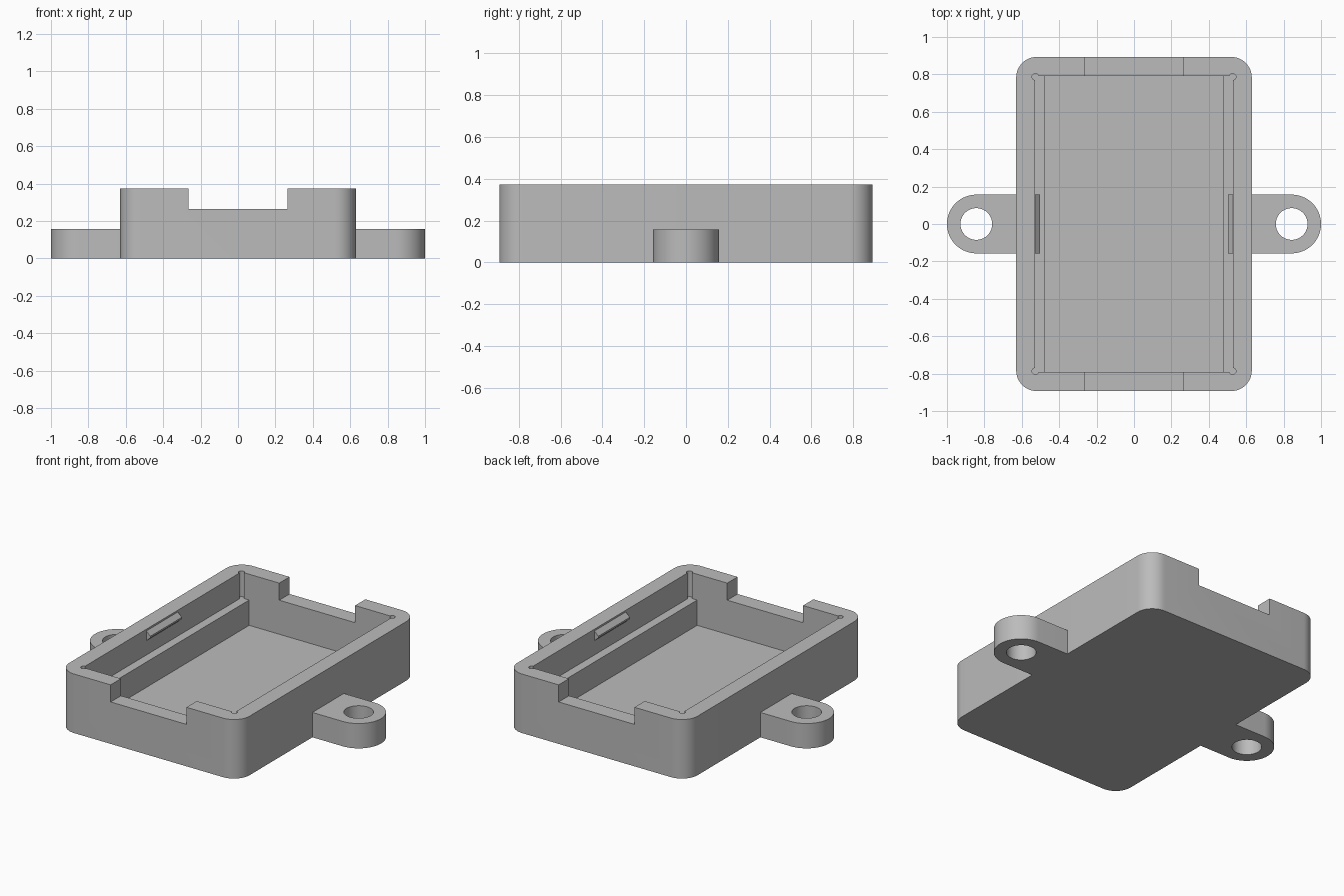
import bpy, math
from mathutils import Vector

cube = bpy.data.objects.get("Cube")
if cube:
    bpy.data.objects.remove(cube, do_unlink=True)

grey = bpy.data.materials.new("plain grey")
grey.use_nodes = True
grey.diffuse_color = (0.5, 0.5, 0.5, 1)
grey.node_tree.nodes["Principled BSDF"].inputs["Base Color"].default_value = (0.5, 0.5, 0.5, 1)


def prism(name, outline, low, high, axis="z"):
    """Extrude a 2D outline along z, or an x-z outline along y."""
    place = (lambda u, v, w: (u, v, w)) if axis == "z" else (lambda u, v, w: (u, w, v))
    n = len(outline)
    verts = [place(u, v, w) for w in (low, high) for u, v in outline]
    faces = [list(range(n))[::-1], list(range(n, 2 * n))]
    faces += [[i, (i + 1) % n, n + (i + 1) % n, n + i] for i in range(n)]
    mesh = bpy.data.meshes.new(name)
    # Swapping axes or a clockwise outline mirrors the solid
    area = sum(outline[i - 1][0] * outline[i][1] - outline[i][0] * outline[i - 1][1]
               for i in range(n))
    if (area < 0) != (axis == "y"):
        faces = [f[::-1] for f in faces]
    mesh.from_pydata(verts, [], faces)
    mesh.materials.append(grey)
    obj = bpy.data.objects.new(name, mesh)
    bpy.context.collection.objects.link(obj)
    return obj


def arc(cx, cy, r, start, end, steps):
    return [(cx + r * math.cos(math.radians(start + (end - start) * i / steps)),
             cy + r * math.sin(math.radians(start + (end - start) * i / steps)))
            for i in range(steps + 1)]


def circle(cx, cy, r, steps):
    return arc(cx, cy, r, 0, 360, steps)[:-1]


def activate(obj):
    bpy.ops.object.select_all(action="DESELECT")
    obj.select_set(True)
    bpy.context.view_layer.objects.active = obj


def cut(obj, cutter):
    cutter.hide_render = True
    mod = obj.modifiers.new("cut", "BOOLEAN")
    mod.operation = "DIFFERENCE"
    mod.solver = "EXACT"
    mod.object = cutter
    activate(obj)
    bpy.ops.object.modifier_apply(modifier=mod.name)
    bpy.data.objects.remove(cutter, do_unlink=True)


def smooth(obj):
    activate(obj)
    bpy.ops.object.shade_smooth_by_angle(angle=math.radians(30))


W, D, H, R = 0.63, 0.893, 0.373, 0.11      # half width, half depth, height, corner
IN_X, IN_Y, STEP_X = 0.53, 0.79, 0.475     # pocket half sizes
FLOOR, STEP_Z, NOTCH_Z, NOTCH_X = 0.05, 0.21, 0.265, 0.265
TOP = H + 0.1

# Tray body with rounded vertical corners
outline = []
for k, (sx, sy) in enumerate([(1, 1), (-1, 1), (-1, -1), (1, -1)]):
    outline += arc(sx * (W - R), sy * (D - R), R, 90 * k, 90 * k + 90, 12)
body = prism("tray_body", outline, 0, H)

# Stepped pocket leaving a ledge along each long side
half = [(STEP_X, FLOOR), (STEP_X, STEP_Z), (IN_X, STEP_Z), (IN_X, TOP)]
pocket = half + [(-x, z) for x, z in reversed(half)]
cut(body, prism("pocket_cutter", pocket, -IN_Y, IN_Y, "y"))

# Notch through both end walls
notch = [(-NOTCH_X, NOTCH_Z), (NOTCH_X, NOTCH_Z), (NOTCH_X, TOP), (-NOTCH_X, TOP)]
cut(body, prism("notch_cutter", notch, -1, 1, "y"))

# Small round reliefs in the pocket corners
for sx in (-1, 1):
    for sy in (-1, 1):
        cut(body, prism("relief_cutter", circle(sx * (IN_X - 0.003), sy * (IN_Y - 0.003), 0.018, 20),
                        STEP_Z, TOP))
smooth(body)

for side, s in (("left", 1), ("right", -1)):
    # Rounded mounting ear with a screw hole
    ear_outline = [(W, -0.157)] + arc(0.843, 0, 0.157, -90, 90, 32) + [(W, 0.157)]
    ear = prism(side + "_mounting_ear", [(s * x, y) for x, y in ear_outline], 0, 0.157)
    cut(ear, prism("hole_cutter", circle(s * 0.843, 0, 0.085, 40), -0.1, 0.3))
    smooth(ear)

    # Snap ridge on the inner wall
    ridge = [(IN_X, 0.30), (0.503, 0.325), (0.503, 0.335), (IN_X, 0.362)]
    prism(side + "_snap_ridge", [(s * x, z) for x, z in ridge], -0.157, 0.157, "y")
